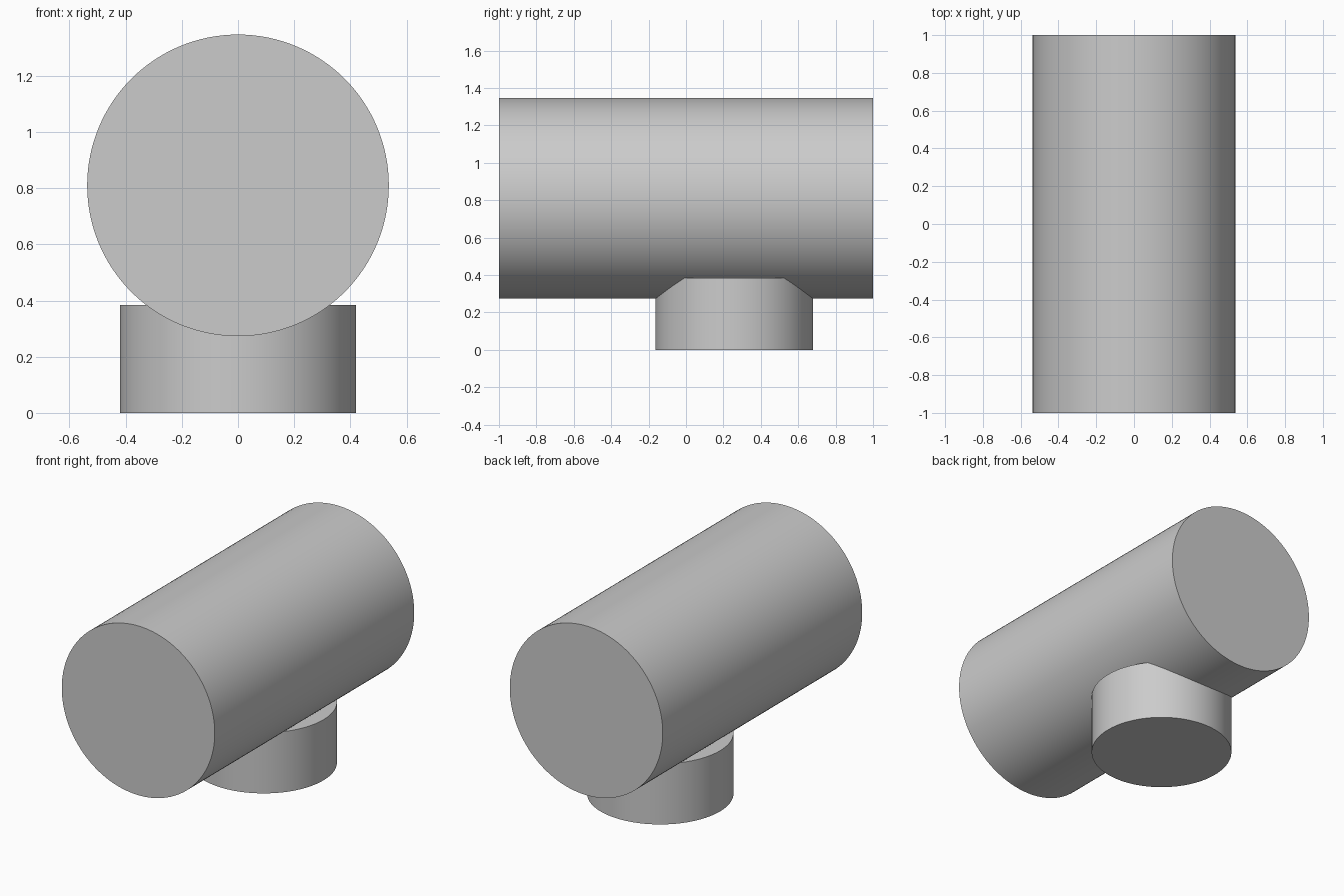
import bpy
import math

cube = bpy.data.objects.get("Cube")
if cube:
    bpy.data.objects.remove(cube, do_unlink=True)

# One grey for the whole model
GREY = (0.6, 0.6, 0.6, 1)
grey = bpy.data.materials.new("plain grey")
grey.use_nodes = True
grey.diffuse_color = GREY
grey.node_tree.nodes["Principled BSDF"].inputs["Base Color"].default_value = GREY


def cylinder(name, radius, length, location, rotation=(0, 0, 0)):
    bpy.ops.mesh.primitive_cylinder_add(
        vertices=128, radius=radius, depth=length,
        location=location, rotation=rotation)
    part = bpy.context.object
    part.name = name
    part.data.materials.append(grey)
    bpy.ops.object.shade_smooth_by_angle(angle=math.radians(30))
    return part


# Long drum lying along y
cylinder("drum", 0.537, 2, (0, 0, 0.81), (math.pi / 2, 0, 0))

# Short round base, set towards the back and running into the drum
cylinder("base", 0.421, 0.385, (0, 0.258, 0.1925))
